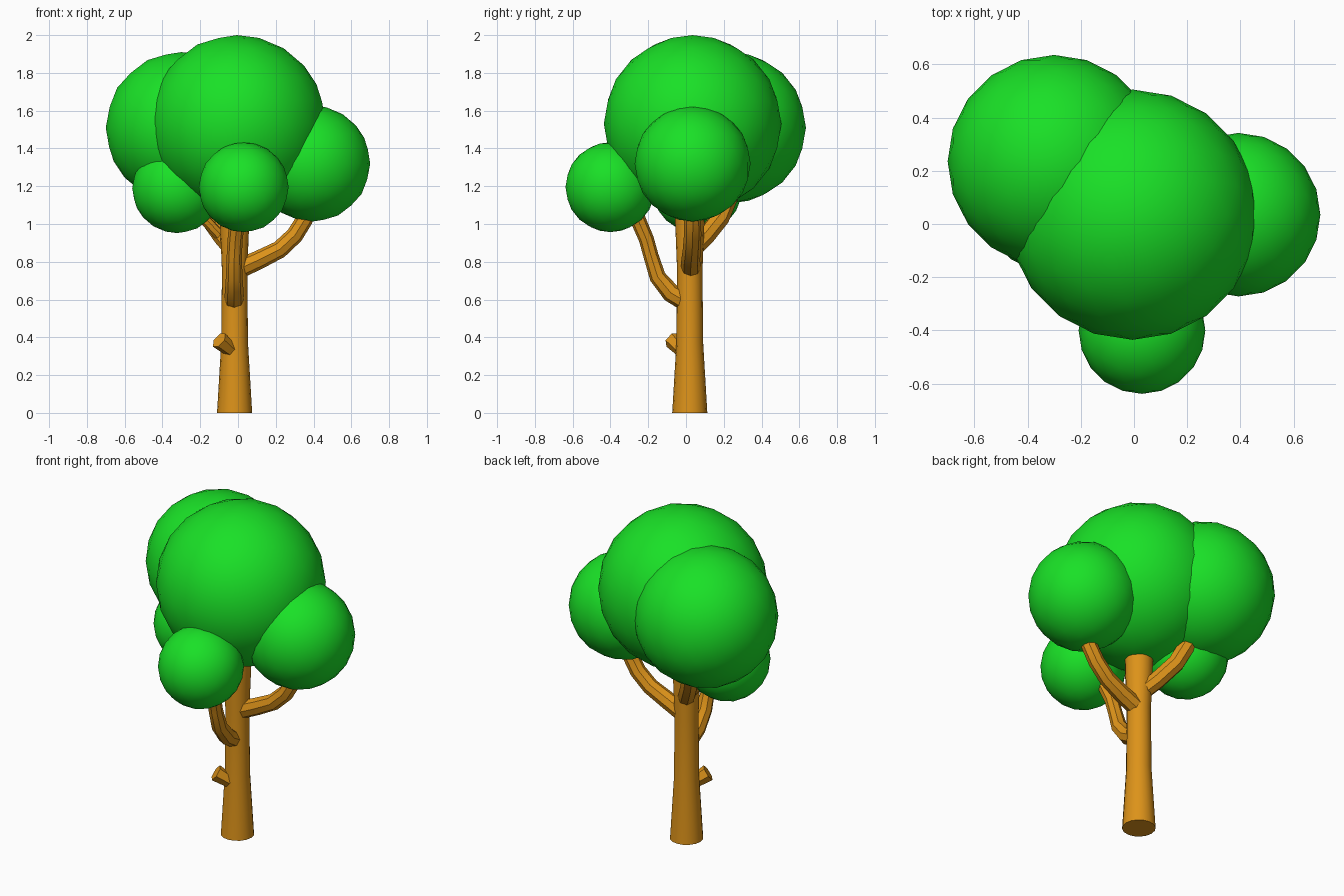
import bpy
import math

if "Cube" in bpy.data.objects:
    bpy.data.objects.remove(bpy.data.objects["Cube"])


def material(name, color):
    m = bpy.data.materials.new(name)
    m.diffuse_color = (*color, 1)
    m.use_nodes = True
    m.node_tree.nodes["Principled BSDF"].inputs["Base Color"].default_value = m.diffuse_color
    return m


LEAF = material("leaf_green", (0.01, 0.75, 0.02))
BARK = material("bark_brown", (0.72, 0.29, 0.01))


def leaf_ball(name, center, radius):
    bpy.ops.mesh.primitive_ico_sphere_add(subdivisions=3, radius=radius, location=center)
    ob = bpy.context.object
    ob.name = name
    ob.data.materials.append(LEAF)
    bpy.ops.object.shade_smooth()


def limb(name, points, bevel_resolution=2):
    """Tapered capped tube through (x, y, z, radius) points."""
    cu = bpy.data.curves.new(name, 'CURVE')
    cu.dimensions = '3D'
    cu.bevel_depth = 1.0
    cu.bevel_resolution = bevel_resolution
    cu.use_fill_caps = True
    sp = cu.splines.new('POLY')
    sp.points.add(len(points) - 1)
    for p, (x, y, z, r) in zip(sp.points, points):
        p.co = (x, y, z, 1)
        p.radius = r
    ob = bpy.data.objects.new(name, cu)
    bpy.context.collection.objects.link(ob)
    bpy.ops.object.select_all(action='DESELECT')
    ob.select_set(True)
    bpy.context.view_layer.objects.active = ob
    bpy.ops.object.convert(target='MESH')
    ob = bpy.context.object
    ob.name = name
    ob.data.materials.clear()
    ob.data.materials.append(BARK)
    bpy.ops.object.shade_smooth_by_angle(angle=math.radians(40))


# Foliage
leaf_ball("main_foliage", (-0.005, 0.035, 1.53), 0.47)
leaf_ball("back_left_foliage", (-0.30, 0.235, 1.51), 0.40)
leaf_ball("right_foliage", (0.393, 0.035, 1.32), 0.307)
leaf_ball("front_foliage", (0.03, -0.40, 1.195), 0.238)
leaf_ball("left_foliage", (-0.322, 0.06, 1.19), 0.238)

# Trunk
limb("trunk", [(-0.018, 0.02, 0, 0.093), (-0.018, 0.02, 0.37, 0.071),
               (-0.018, 0.02, 0.75, 0.067), (-0.018, 0.02, 1.0, 0.077),
               (-0.018, 0.02, 1.2, 0.08)], 6)

# Branches
limb("right_branch", [(0.0, 0.025, 0.76, 0.052), (0.11, 0.025, 0.81, 0.05),
                      (0.22, 0.03, 0.865, 0.047), (0.30, 0.035, 0.94, 0.046),
                      (0.35, 0.035, 1.02, 0.045), (0.38, 0.035, 1.12, 0.045)])
limb("front_branch", [(-0.02, -0.01, 0.595, 0.052), (-0.02, -0.08, 0.635, 0.05),
                      (-0.02, -0.15, 0.72, 0.044), (-0.02, -0.185, 0.83, 0.04),
                      (-0.015, -0.21, 0.92, 0.04), (0.0, -0.27, 1.06, 0.042)])
limb("back_left_branch", [(-0.02, 0.03, 0.86, 0.05), (-0.08, 0.10, 0.93, 0.05),
                          (-0.15, 0.18, 1.03, 0.05), (-0.21, 0.24, 1.18, 0.05)])
limb("left_branch", [(-0.08, 0.09, 0.92, 0.03), (-0.14, 0.07, 0.985, 0.03),
                     (-0.24, 0.06, 1.09, 0.03)])

# Broken twig stub
limb("twig_stub", [(-0.04, -0.025, 0.335, 0.038), (-0.10, -0.07, 0.385, 0.048)], 1)
